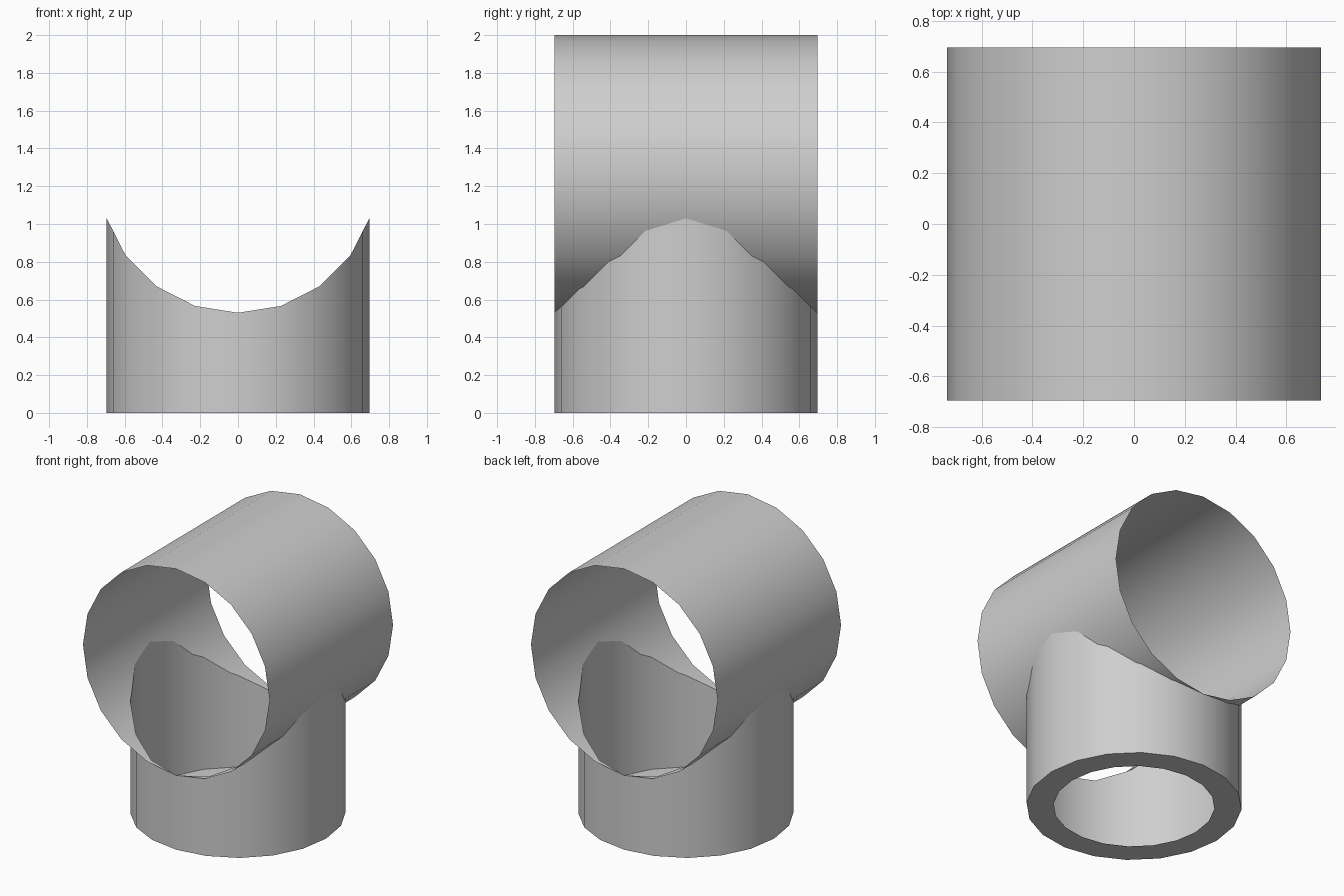
import bpy, bmesh, math
from mathutils import Vector

if "Cube" in bpy.data.objects:
    bpy.data.objects.remove(bpy.data.objects["Cube"])

N = 20                      # sides of both pipes
R, ZC = 0.735, 1.265        # cross pipe radius and axis height
S, INNER = 0.695, 0.52      # upright radius (= cross pipe half length), flange opening
STEP = 2 * math.pi / N

grey = bpy.data.materials.new("light grey")
grey.diffuse_color = (0.62, 0.62, 0.62, 1)
grey.use_nodes = True
grey.node_tree.nodes["Principled BSDF"].inputs["Base Color"].default_value = grey.diffuse_color


def interp(x, pts):
    """Height of a polyline (sorted by x) at x."""
    for (x0, z0), (x1, z1) in zip(pts, pts[1:]):
        if x0 - 1e-7 <= x <= x1 + 1e-7:
            return z0 + (z1 - z0) * (x - x0) / (x1 - x0)
    return 0.0


def build(name, faces, normal=None):
    bm = bmesh.new()
    for f in faces:
        pts = []
        for p in f:
            if all((Vector(p) - Vector(q)).length > 1e-5 for q in pts):
                pts.append(p)
        if len(pts) > 2:
            bm.faces.new([bm.verts.new(p) for p in pts])
    bmesh.ops.remove_doubles(bm, verts=bm.verts, dist=1e-5)
    me = bpy.data.meshes.new(name)
    bm.to_mesh(me)
    bm.free()
    me.materials.append(grey)
    ob = bpy.data.objects.new(name, me)
    bpy.context.collection.objects.link(ob)
    if normal:
        me.polygons.foreach_set("use_smooth", [True] * len(me.polygons))
        me.normals_split_custom_set_from_vertices(
            [normal(v.co).normalized() for v in me.vertices])
    return ob


# lower half of the cross pipe section, and half of the upright section
lower = [(R * math.sin(i * STEP), ZC - R * math.cos(i * STEP)) for i in range(-N // 4, N // 4 + 1)]
half = [(S * math.sin(i * STEP), S * math.cos(i * STEP)) for i in range(-N // 4, N // 4 + 1)]

# shared columns where either section has a corner
xs = sorted({round(x, 6) for x, _ in lower + half})
cols = [(x, interp(x, lower), interp(x, half) if abs(x) < S else 0.0) for x in xs]

# cross pipe: plain upper half, lower half cut open by the upright
faces = []
for i in range(N // 2):
    a, b = i * STEP, (i + 1) * STEP
    xa, za, xb, zb = R * math.cos(a), ZC + R * math.sin(a), R * math.cos(b), ZC + R * math.sin(b)
    faces.append([(xa, -S, za), (xa, S, za), (xb, S, zb), (xb, -S, zb)])
for (xa, za, ya), (xb, zb, yb) in zip(cols, cols[1:]):
    faces.append([(xa, -S, za), (xa, -ya, za), (xb, -yb, zb), (xb, -S, zb)])
    faces.append([(xa, ya, za), (xa, S, za), (xb, S, zb), (xb, yb, zb)])
build("cross_pipe", faces, lambda p: Vector((p.x, 0, p.z - ZC)))

# upright pipe with saddle-shaped top
faces = []
for (xa, za, ya), (xb, zb, yb) in zip(cols, cols[1:]):
    if max(abs(xa), abs(xb)) > S + 1e-5:
        continue
    faces.append([(xa, -ya, 0), (xb, -yb, 0), (xb, -yb, zb), (xa, -ya, za)])
    faces.append([(xb, yb, 0), (xa, ya, 0), (xa, ya, za), (xb, yb, zb)])
build("upright_pipe", faces, lambda p: Vector((p.x, p.y, 0)))

# flat ring closing the bottom edge
ring = lambda r, i: (r * math.cos(i * STEP), r * math.sin(i * STEP), 0)
build("bottom_flange", [[ring(INNER, i), ring(INNER, i + 1), ring(S, i + 1), ring(S, i)] for i in range(N)])
